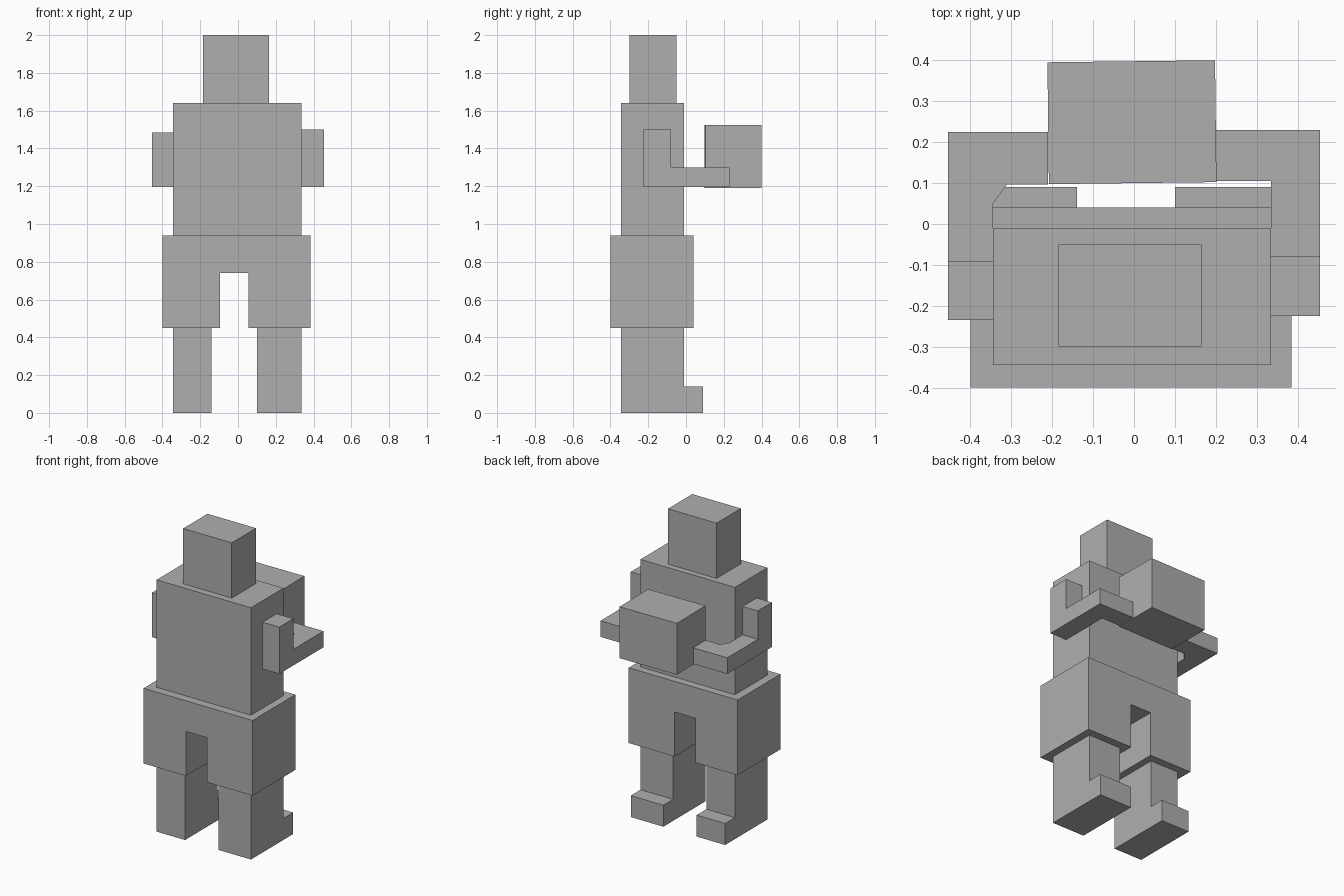
import bpy
import bmesh
from mathutils import Vector

cube = bpy.data.objects.get("Cube")
if cube:
    bpy.data.objects.remove(cube, do_unlink=True)

# One plain grey for everything
grey = bpy.data.materials.new("plain grey")
grey.use_nodes = True
grey.diffuse_color = (0.43, 0.43, 0.43, 1)
grey.node_tree.nodes["Principled BSDF"].inputs["Base Color"].default_value = grey.diffuse_color


def prism(name, outline, sweep):
    """Extrude a closed outline of 3D points along a vector."""
    bm = bmesh.new()
    face = bm.faces.new([bm.verts.new(p) for p in outline])
    moved = bmesh.ops.extrude_face_region(bm, geom=[face], use_keep_orig=True)["geom"]
    verts = [v for v in moved if isinstance(v, bmesh.types.BMVert)]
    bmesh.ops.translate(bm, verts=verts, vec=Vector(sweep))
    bmesh.ops.recalc_face_normals(bm, faces=bm.faces)
    mesh = bpy.data.meshes.new(name)
    bm.to_mesh(mesh)
    bm.free()
    mesh.materials.append(grey)
    obj = bpy.data.objects.new(name, mesh)
    bpy.context.collection.objects.link(obj)
    return obj


def box(name, x, y, z):
    corners = [(x[0], y[0], z[0]), (x[1], y[0], z[0]), (x[1], y[1], z[0]), (x[0], y[1], z[0])]
    return prism(name, corners, (0, 0, z[1] - z[0]))


# Head and torso
box("head", (-0.185, 0.165), (-0.30, -0.05), (1.64, 2.0))
box("torso", (-0.345, 0.335), (-0.345, -0.01), (0.94, 1.64))

# Shorts with the gap between the legs
shorts = [(-0.40, 0.45), (-0.095, 0.45), (-0.095, 0.74), (0.055, 0.74),
          (0.055, 0.45), (0.385, 0.45), (0.385, 0.94), (-0.40, 0.94)]
prism("shorts", [(x, -0.40, z) for x, z in shorts], (0, 0.44, 0))

# Legs with toes pointing to +y
leg = [(-0.345, 0), (0.09, 0), (0.09, 0.14), (-0.01, 0.14), (-0.01, 0.45), (-0.345, 0.45)]
for name, x0, x1 in (("right_leg", -0.345, -0.14), ("left_leg", 0.10, 0.335)):
    prism(name, [(x0, y, z) for y, z in leg], (x1 - x0, 0, 0))

# Arms: upright upper arm, then a forearm that bends inwards to the carried box
box("left_upper_arm", (0.335, 0.455), (-0.225, -0.08), (1.3, 1.5))
box("right_upper_arm", (-0.455, -0.345), (-0.235, -0.09), (1.3, 1.485))
left = [(0.335, -0.225), (0.455, -0.225), (0.455, 0.23), (0.20, 0.23), (0.20, 0.105), (0.335, 0.105)]
right = [(-0.345, -0.235), (-0.455, -0.235), (-0.455, 0.225), (-0.21, 0.225),
         (-0.21, 0.097), (-0.31, 0.097), (-0.345, 0.05)]
for name, outline in (("left_forearm", left), ("right_forearm", right)):
    prism(name, [(x, y, 1.195) for x, y in outline], (0, 0, 0.105))

# Carried box, turned very slightly
carried = box("carried_box", (-0.205, 0.205), (-0.149, 0.149), (1.19, 1.525))
carried.location = (-0.005, 0.249, 0)
carried.rotation_euler.z = 0.012
